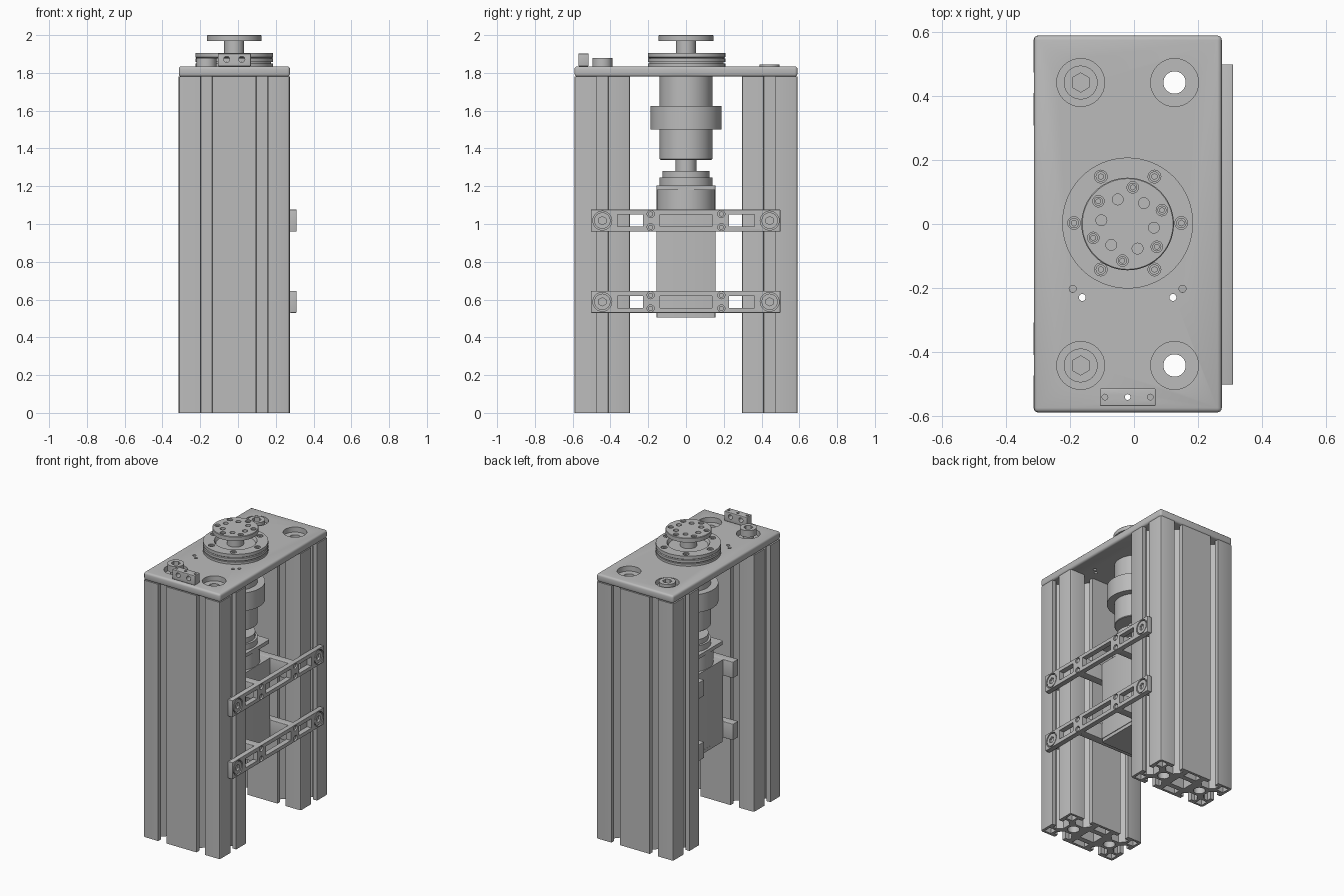
import bpy, bmesh, math
from mathutils import Matrix, Vector

cube = bpy.data.objects.get("Cube")
if cube:
    bpy.data.objects.remove(cube)

grey = bpy.data.materials.new("aluminium grey")
grey.use_nodes = True
grey.diffuse_color = (0.5, 0.5, 0.5, 1)
grey.node_tree.nodes["Principled BSDF"].inputs["Base Color"].default_value = (0.5, 0.5, 0.5, 1)

AX = -0.02          # x of the drive axis and frame centre
CELL = 0.147        # half a profile cell
COL_Y = 0.443       # column centre distance
PLATE_Z, TOP = 1.78, 1.835


def finish(name, bm):
    bmesh.ops.recalc_face_normals(bm, faces=bm.faces)
    me = bpy.data.meshes.new(name)
    bm.to_mesh(me)
    bm.free()
    ob = bpy.data.objects.new(name, me)
    me.materials.append(grey)
    bpy.context.collection.objects.link(ob)
    return ob


def box(name, lo, hi, bevel=0, vertical_only=False):
    lo, hi = Vector(lo), Vector(hi)
    bm = bmesh.new()
    bmesh.ops.create_cube(bm, size=1)
    for v in bm.verts:
        v.co = (lo + hi) / 2 + v.co * (hi - lo)
    if bevel:
        edges = [e for e in bm.edges if not vertical_only
                 or abs(e.verts[0].co.z - e.verts[1].co.z) > 1e-4]
        bmesh.ops.bevel(bm, geom=edges, offset=bevel, segments=3, profile=0.5, affect='EDGES')
    return finish(name, bm)


def cyl(name, r, a, b, sides=32):
    """Cylinder between two points."""
    a, b = Vector(a), Vector(b)
    d = b - a
    m = Matrix.Translation((a + b) / 2) @ d.to_track_quat('Z', 'Y').to_matrix().to_4x4()
    bm = bmesh.new()
    bmesh.ops.create_cone(bm, cap_ends=True, segments=sides, radius1=r, radius2=r,
                          depth=d.length, matrix=m)
    return finish(name, bm)


def rod(name, r, x, y, z0, z1, sides=32):
    return cyl(name, r, (x, y, z0), (x, y, z1), sides)


def lathe(name, profile, x=AX, y=0.0, steps=64):
    bm = bmesh.new()
    pts = [(0, profile[0][1])] + profile + [(0, profile[-1][1])]
    vs = [bm.verts.new((x + r, y, z)) for r, z in pts]
    es = [bm.edges.new(p) for p in zip(vs, vs[1:])]
    bmesh.ops.spin(bm, geom=vs + es, cent=(x, y, 0), axis=(0, 0, 1),
                   angle=math.tau, steps=steps)
    bmesh.ops.remove_doubles(bm, verts=bm.verts, dist=1e-5)
    return finish(name, bm)


def cut(ob, cutters):
    for c in cutters:
        mod = ob.modifiers.new("cut", 'BOOLEAN')
        mod.operation, mod.solver, mod.object = 'DIFFERENCE', 'EXACT', c
        bpy.context.view_layer.objects.active = ob
        bpy.ops.object.modifier_apply(modifier=mod.name)
        bpy.data.objects.remove(c)


def ring(radius, count, start, y=0.0):
    for i in range(count):
        t = math.radians(start) + math.tau * i / count
        yield AX + radius * math.cos(t), y + radius * math.sin(t)


# Slotted double-cell columns
def slot(centre, direction):
    """T-slot outline, entered from the face along its direction of travel."""
    d = Vector(direction)
    inward = Vector((-d.y, d.x))
    half = [(-0.032, 0), (-0.032, 0.03), (-0.06, 0.03), (-0.06, 0.055), (-0.03, 0.09)]
    pts = half + [(-s, t) for s, t in reversed(half)]
    return [Vector(centre) + d * s + inward * t for s, t in pts]


def rect(cx, cy, w, h):
    return [(cx + sx * w, cy + sy * h) for sx, sy in ((-1, -1), (1, -1), (1, 1), (-1, 1))]


def corner(sx, sy):
    x, y, c = sx * 2 * CELL, sy * CELL, 0.012
    a, b = (x - sx * c, y), (x, y - sy * c)
    mid = (x - sx * c * 0.3, y - sy * c * 0.3)
    return [a, mid, b] if sx * sy < 0 else [b, mid, a]


outline = (corner(-1, -1)[::1] + slot((-CELL, -CELL), (1, 0)) + slot((CELL, -CELL), (1, 0))
           + corner(1, -1) + slot((2 * CELL, 0), (0, 1)) + corner(1, 1)
           + slot((CELL, CELL), (-1, 0)) + slot((-CELL, CELL), (-1, 0))
           + corner(-1, 1) + slot((-2 * CELL, 0), (0, -1)))
loops = [outline, rect(0, 0, 0.055, 0.045)]
for s in (-1, 1):
    loops.append([(s * CELL + 0.038 * math.cos(i * math.tau / 24),
                   0.038 * math.sin(i * math.tau / 24)) for i in range(24)])
    loops += [rect(s * 0.25, t * 0.105, 0.026, 0.026) for t in (-1, 1)]
    loops += [rect(0, t * 0.105, 0.05, 0.024) for t in (-1, 1)]
loops = [l for i, l in enumerate(loops) if l not in loops[:i]]

for name, y in (("front_column", -COL_Y), ("back_column", COL_Y)):
    cu = bpy.data.curves.new(name, 'CURVE')
    cu.dimensions, cu.fill_mode, cu.extrude = '2D', 'BOTH', PLATE_Z / 2
    for l in loops:
        sp = cu.splines.new('POLY')
        sp.points.add(len(l) - 1)
        for p, co in zip(sp.points, l):
            p.co = (co[0], co[1], 0, 1)
        sp.use_cyclic_u = True
    cu.materials.append(grey)
    ob = bpy.data.objects.new(name, cu)
    ob.location = (AX, y, PLATE_Z / 2)
    bpy.context.collection.objects.link(ob)
    bpy.ops.object.select_all(action='DESELECT')
    ob.select_set(True)
    bpy.context.view_layer.objects.active = ob
    bpy.ops.object.convert(target='MESH')

# Top plate with counterbores and small holes
plate = box("top_plate", (-0.313, -0.59, PLATE_Z), (0.275, 0.59, TOP), 0.014)
holes = []
for y in (-COL_Y, COL_Y):
    for x in (AX - CELL, AX + CELL):
        holes += [rod("c", 0.075, x, y, 1.80, 1.9), rod("c", 0.035, x, y, 1.7, 1.9)]
for s in (-1, 1):
    holes += [rod("c", 0.011, AX + s * 0.142, -0.23, 1.7, 1.9, 16),
              rod("c", 0.011, AX + s * 0.172, -0.203, 1.7, 1.9, 16)]
holes.append(rod("c", 0.009, AX, -0.542, 1.7, 1.9, 16))
cut(plate, holes)

# Socket screws holding the plate, one left standing proud
for name, y, z in (("raised_screw", -COL_Y, 1.88), ("seated_screw", COL_Y, 1.845)):
    ob = rod(name, 0.053, AX - CELL, y, z - 0.046, z)
    cut(ob, [rod("c", 0.03, AX - CELL, y, z - 0.03, z + 0.1, 6)])
    rod(name + "_shank", 0.034, AX - CELL, y, 1.7, z - 0.045)

# Small drilled block at the front edge
block = box("sensor_block", (-0.107, -0.57, TOP), (0.068, -0.515, 1.902), 0.004)
cut(block, [rod("c", 0.009, AX + s * 0.071, -0.542, 1.8, 2, 16) for s in (-1, 0, 1)]
    + [cyl("c", 0.016, (AX + s * 0.04, -0.7, 1.872), (AX + s * 0.04, -0.4, 1.872), 20)
       for s in (-1, 1)])

# Bearing ring with six recessed screws
bearing = lathe("bearing_ring", [(0.205, TOP), (0.205, 1.85), (0.196, 1.85), (0.196, 1.857),
                                 (0.205, 1.857), (0.205, 1.875), (0.2, 1.879), (0.205, 1.883),
                                 (0.205, 1.905), (0.135, 1.905), (0.125, 1.885)], y=0.003)
cut(bearing, [rod("c", 0.02, x, y, 1.88, 2, 20) for x, y in ring(0.168, 6, 0, 0.003)])
for x, y in ring(0.168, 6, 0, 0.003):
    ob = rod("bearing_screw", 0.016, x, y, 1.875, 1.9, 20)
    cut(ob, [rod("c", 0.009, x, y, 1.885, 2, 6)])

# Output shaft and drilled flange
rod("output_shaft", 0.053, AX, 0, 1.87, 1.975, 48)
flange = lathe("output_flange", [(0.145, 1.97), (0.145, 1.997), (0.142, 2.0)])
cut(flange, [rod("c", 0.017, x, y, 1.9, 2.1, 20) for x, y in ring(0.083, 6, 52)]
    + [rod("c", 0.018, x, y, 1.975, 2.1, 20) for x, y in ring(0.116, 6, 22)])
for x, y in ring(0.116, 6, 22):
    ob = rod("flange_screw", 0.014, x, y, 1.972, 1.992, 20)
    cut(ob, [rod("c", 0.008, x, y, 1.98, 2.1, 6)])

# Coupling body with wide collar, and drive shaft
lathe("coupling", [(0.136, 1.34), (0.14, 1.344), (0.14, 1.5), (0.187, 1.5),
                   (0.187, 1.625), (0.14, 1.625), (0.14, PLATE_Z)])
rod("drive_shaft", 0.055, AX, 0, 1.25, 1.35)

# Motor: square body, round neck, square flange and stepped boss
box("motor_body", (AX - 0.157, -0.157, 0.53), (AX + 0.157, 0.157, 1.075), 0.006, True)
box("motor_base", (AX - 0.155, -0.155, 0.505), (AX + 0.155, 0.155, 0.528), 0.01, True)
rod("motor_neck", 0.155, AX, 0, 1.07, 1.185, 64)
box("motor_flange", (AX - 0.157, -0.157, 1.18), (AX + 0.157, 0.157, 1.205), 0.015, True)
lathe("motor_boss", [(0.14, 1.2), (0.14, 1.245), (0.125, 1.245), (0.125, 1.28)])

# Two slotted bars with screws, and clamp arms beside the motor
for name, z in (("lower", 0.588), ("upper", 1.018)):
    bar = box(name + "_bar", (0.275, -0.503, z - 0.058), (0.31, 0.5, z + 0.058), 0.003)
    cuts = [box("c", (0.2, -0.137, z - 0.032), (0.4, 0.137, z + 0.032))]
    for s in (-1, 1):
        y0, y1 = sorted((s * 0.228, s * 0.363))
        cuts.append(box("c", (0.2, y0, z - 0.032), (0.4, y1, z + 0.032)))
        cuts.append(cyl("c", 0.05, (0.293, s * COL_Y, z), (0.4, s * COL_Y, z)))
        for t in (-0.035, 0.035):
            cuts.append(cyl("c", 0.019, (0.285, s * 0.187, z + t), (0.4, s * 0.187, z + t), 20))
    cut(bar, cuts)
    for s in (-1, 1):
        head = cyl(name + "_bar_screw", 0.043, (0.24, s * COL_Y, z), (0.308, s * COL_Y, z))
        cut(head, [cyl("c", 0.022, (0.295, s * COL_Y, z), (0.4, s * COL_Y, z), 6)])
        y0, y1 = sorted((s * 0.158, s * 0.215))
        box(name + "_clamp_arm", (-0.25, y0, z - 0.056), (0.276, y1, z + 0.056), 0.003)
        for t in (-0.035, 0.035):
            cyl(name + "_arm_screw", 0.013, (0.28, s * 0.187, z + t), (0.303, s * 0.187, z + t), 16)

# Smooth round surfaces, keep hard edges
bpy.ops.object.select_all(action='DESELECT')
for ob in bpy.context.collection.objects:
    if ob.type == 'MESH' and grey.name in ob.data.materials:
        ob.select_set(True)
        bpy.context.view_layer.objects.active = ob
bpy.ops.object.shade_smooth_by_angle(angle=math.radians(30))
